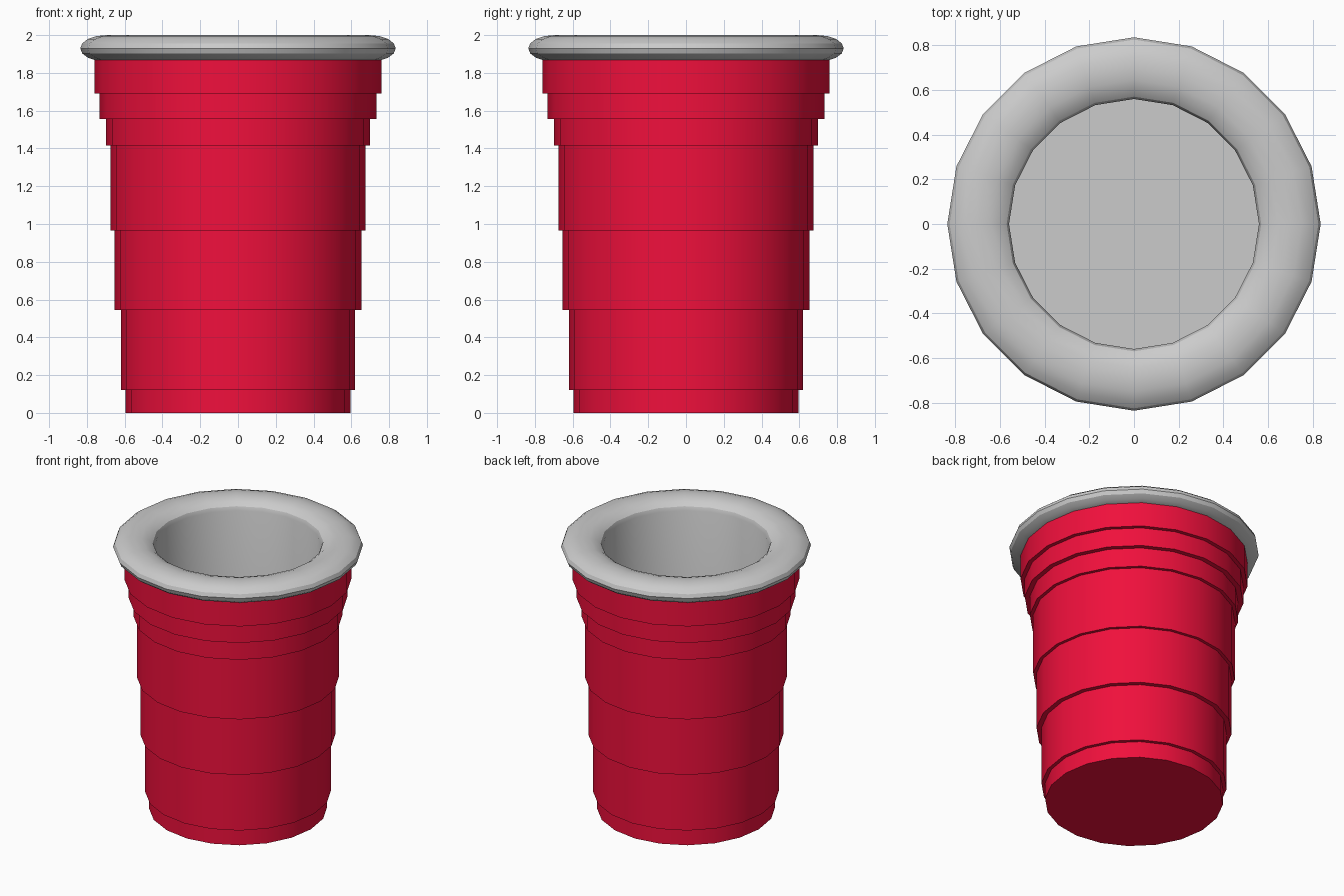
import bpy, bmesh, math

if "Cube" in bpy.data.objects:
    bpy.data.objects.remove(bpy.data.objects["Cube"])

SIDES = 20

def lathe(name, profile, closed=False, color=None):
    """Revolve an (r, z) profile about z; a radius of 0 becomes a single pole."""
    bm = bmesh.new()
    rings = []
    for r, z in profile:
        if r == 0:
            rings.append([bm.verts.new((0, 0, z))] * SIDES)
        else:
            rings.append([bm.verts.new((r * math.cos(2 * math.pi * i / SIDES),
                                        r * math.sin(2 * math.pi * i / SIDES), z))
                          for i in range(SIDES)])
    pairs = list(zip(rings, rings[1:]))
    if closed:
        pairs.append((rings[-1], rings[0]))
    for a, b in pairs:
        for i in range(SIDES):
            j = (i + 1) % SIDES
            bm.faces.new(dict.fromkeys((a[i], a[j], b[j], b[i])))
    mesh = bpy.data.meshes.new(name)
    bm.to_mesh(mesh)
    bm.free()
    obj = bpy.data.objects.new(name, mesh)
    bpy.context.collection.objects.link(obj)
    if color:
        mat = bpy.data.materials.new(name + "_color")
        mat.diffuse_color = color
        mat.use_nodes = True
        mat.node_tree.nodes["Principled BSDF"].inputs["Base Color"].default_value = mat.diffuse_color
        mesh.materials.append(mat)
    bpy.ops.object.select_all(action='DESELECT')
    obj.select_set(True)
    bpy.context.view_layer.objects.active = obj
    bpy.ops.object.shade_smooth_by_angle(angle=math.radians(30))
    return obj

# Stepped outer shell: (radius, top height) of each band
bands = [(0.595, 0.12), (0.62, 0.545), (0.653, 0.965), (0.675, 1.415),
         (0.698, 1.555), (0.732, 1.69), (0.76, 1.89)]
shell, z = [(0, 0)], 0
for r, top in bands:
    shell += [(r, z), (r, top)]
    z = top
lathe("cup_shell", shell, color=(0.87, 0.005, 0.045, 1))

# Grey lining: rolled oval rim flowing into a straight inner wall and floor
rim = [(0.697 + 0.138 * math.cos(a), 1.93 + 0.07 * math.sin(a))
       for a in (math.radians(-90 + 22.5 * k) for k in range(13))]
lathe("rim_and_lining", rim + [(0.559, 0.08), (0, 0.08)])
